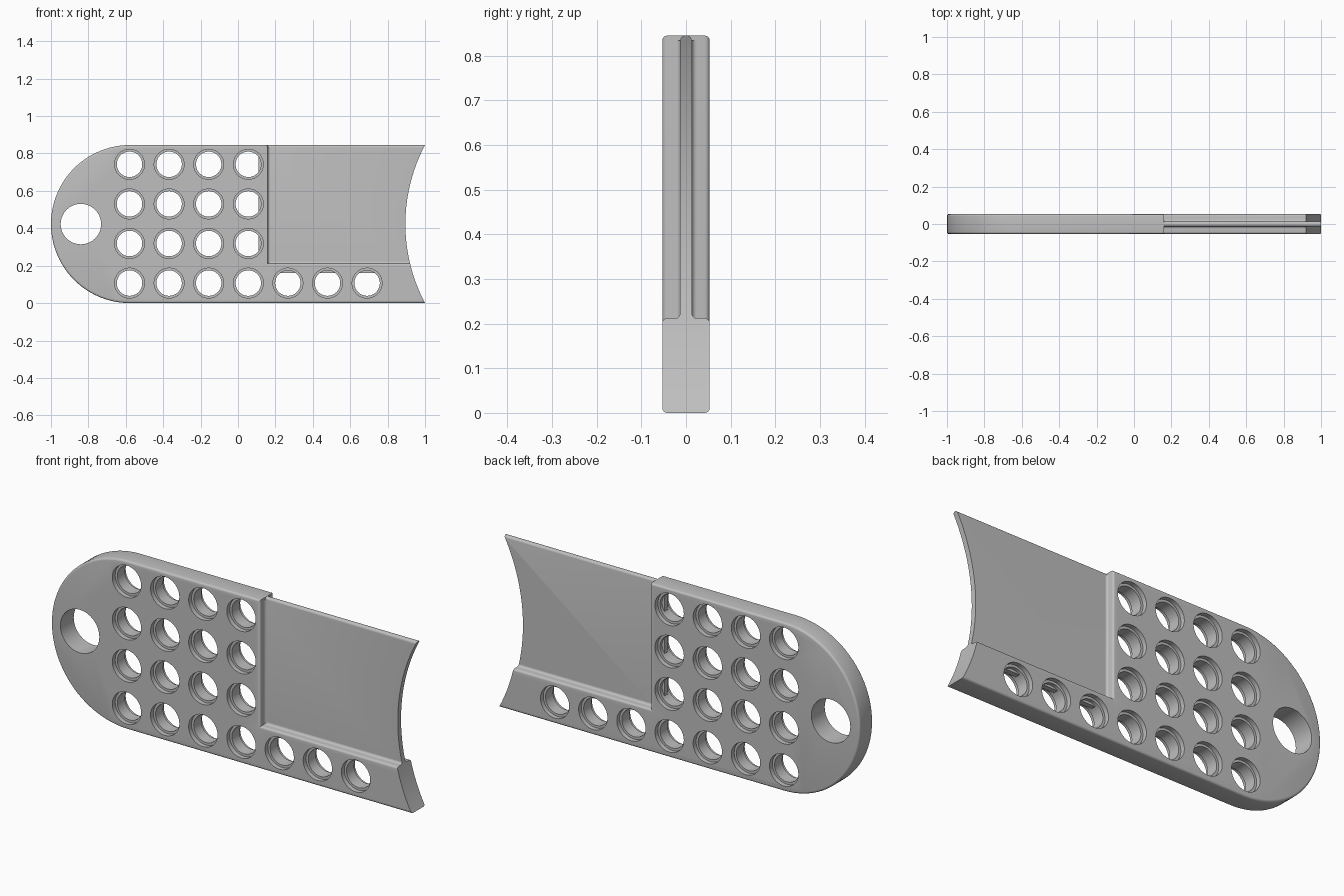
import bpy, bmesh, math

cube = bpy.data.objects.get("Cube")
if cube:
    bpy.data.objects.remove(cube, do_unlink=True)

H = 0.845            # plate height
T = 0.053            # half thickness of the plate
WEB = 0.013          # half thickness of the thin panel
STEP_X, STEP_Z = 0.16, 0.212
PITCH = 0.2117       # hole spacing
ROUND = 0.011

grey = bpy.data.materials.new("plain grey")
grey.use_nodes = True
colour = (0.52, 0.52, 0.52, 1)
grey.diffuse_color = colour
grey.node_tree.nodes["Principled BSDF"].inputs["Base Color"].default_value = colour


def finish(name, bm):
    bmesh.ops.recalc_face_normals(bm, faces=bm.faces)
    mesh = bpy.data.meshes.new(name)
    bm.to_mesh(mesh)
    bm.free()
    mesh.materials.append(grey)
    obj = bpy.data.objects.new(name, mesh)
    bpy.context.collection.objects.link(obj)
    return obj


def prism(name, outline, half, rounded=None):
    """Extrude an x-z outline along y; round the rim edges that pass the test."""
    bm = bmesh.new()
    face = bm.faces.new([bm.verts.new((x, -half, z)) for x, z in outline])
    out = bmesh.ops.extrude_face_region(bm, geom=[face])
    top = [v for v in out["geom"] if isinstance(v, bmesh.types.BMVert)]
    bmesh.ops.translate(bm, verts=top, vec=(0, 2 * half, 0))
    if rounded:
        rim = [e for e in bm.edges
               if abs(e.verts[0].co.y - e.verts[1].co.y) < 1e-5 and rounded(e)]
        bmesh.ops.bevel(bm, geom=rim, offset=ROUND, segments=4,
                        affect='EDGES', profile=0.5)
    return finish(name, bm)


def lathe_y(name, cx, cz, rings, sides=48):
    """Solid of stepped rings (radius, y) around an axis along y."""
    bm = bmesh.new()
    loops = []
    for r, y in rings:
        loops.append([bm.verts.new((cx + r * math.cos(a), y, cz + r * math.sin(a)))
                      for a in (2 * math.pi * i / sides for i in range(sides))])
    for a, b in zip(loops, loops[1:]):
        for i in range(sides):
            j = (i + 1) % sides
            bm.faces.new((a[i], a[j], b[j], b[i]))
    bm.faces.new(loops[0])
    bm.faces.new(loops[-1])
    obj = finish(name, bm)
    obj.hide_render = True
    return obj


def boolean(target, other, operation):
    mod = target.modifiers.new("cut", 'BOOLEAN')
    mod.operation = operation
    mod.solver = 'EXACT'
    mod.object = other
    bpy.context.view_layer.objects.active = target
    bpy.ops.object.modifier_apply(modifier=mod.name)


def join(objs):
    bpy.ops.object.select_all(action='DESELECT')
    for o in objs:
        o.select_set(True)
    bpy.context.view_layer.objects.active = objs[0]
    bpy.ops.object.join()
    return objs[0]


# Thick L-shaped body with a rounded end
R = H / 2
outline = [(1.1, 0), (1.1, STEP_Z), (STEP_X, STEP_Z), (STEP_X, H)]
for i in range(49):
    a = math.pi / 2 + math.pi * i / 48
    outline.append((-1 + R + R * math.cos(a), R + R * math.sin(a)))
body = prism("perforated_body", outline, T, lambda e: True)

# Thin panel in the corner of the L, with a rounded top
panel = prism("thin_panel", [(STEP_X - 0.05, STEP_Z - 0.05), (1.1, STEP_Z - 0.05),
                             (1.1, H), (STEP_X - 0.05, H)], WEB,
              lambda e: min(v.co.z for v in e.verts) > H - 0.01)

# Stepped pin holes and the large hanging hole
step = T - 0.023
pin = [(0.08, -0.1), (0.08, -step), (0.068, -step),
       (0.068, step), (0.08, step), (0.08, 0.1)]
cutters = []
for row in range(4):
    for col in range(7 if row == 0 else 4):
        cutters.append(lathe_y("hole_cutter", -0.58 + col * PITCH,
                               0.107 + row * PITCH, pin))
cutters.append(lathe_y("hole_cutter", -0.84, R, [(0.108, -0.1), (0.108, 0.1)], 64))
holes = join(cutters)
boolean(body, holes, 'DIFFERENCE')
bpy.data.objects.remove(holes, do_unlink=True)


# Small fillets where the panel meets the body
def fillet(name, side, along_x):
    f = 0.011
    profile = [(0, 0)] + [(f - f * math.sin(a), f - f * math.cos(a))
                          for a in (math.pi / 2 * i / 5 for i in range(6))]
    bm = bmesh.new()
    ends = []
    for t in ((STEP_X, 1.1) if along_x else (STEP_Z, H - ROUND)):
        ring = []
        for out, up in profile:
            y = side * (WEB + out)
            co = (t, y, STEP_Z + up) if along_x else (STEP_X + up, y, t)
            ring.append(bm.verts.new(co))
        ends.append(ring)
        bm.faces.new(ring)
    for i in range(len(profile)):
        j = (i + 1) % len(profile)
        bm.faces.new((ends[0][i], ends[0][j], ends[1][j], ends[1][i]))
    return finish(name, bm)


parts = [body, panel]
for side, label in ((-1, "front"), (1, "back")):
    parts.append(fillet(label + "_rail_fillet", side, True))
    parts.append(fillet(label + "_step_fillet", side, False))

# Concave end cut through every part
sag = 0.105
big = (R * R + sag * sag) / (2 * sag)
scoop = lathe_y("scoop_cutter", 1 - sag + big, R, [(big, -0.2), (big, 0.2)], 256)
for part in parts:
    if "step" not in part.name:
        boolean(part, scoop, 'DIFFERENCE')
bpy.data.objects.remove(scoop, do_unlink=True)

# Smooth shading with sharp edges kept
bpy.ops.object.select_all(action='DESELECT')
for part in parts:
    part.select_set(True)
bpy.context.view_layer.objects.active = body
bpy.ops.object.shade_smooth_by_angle(angle=math.radians(35))
